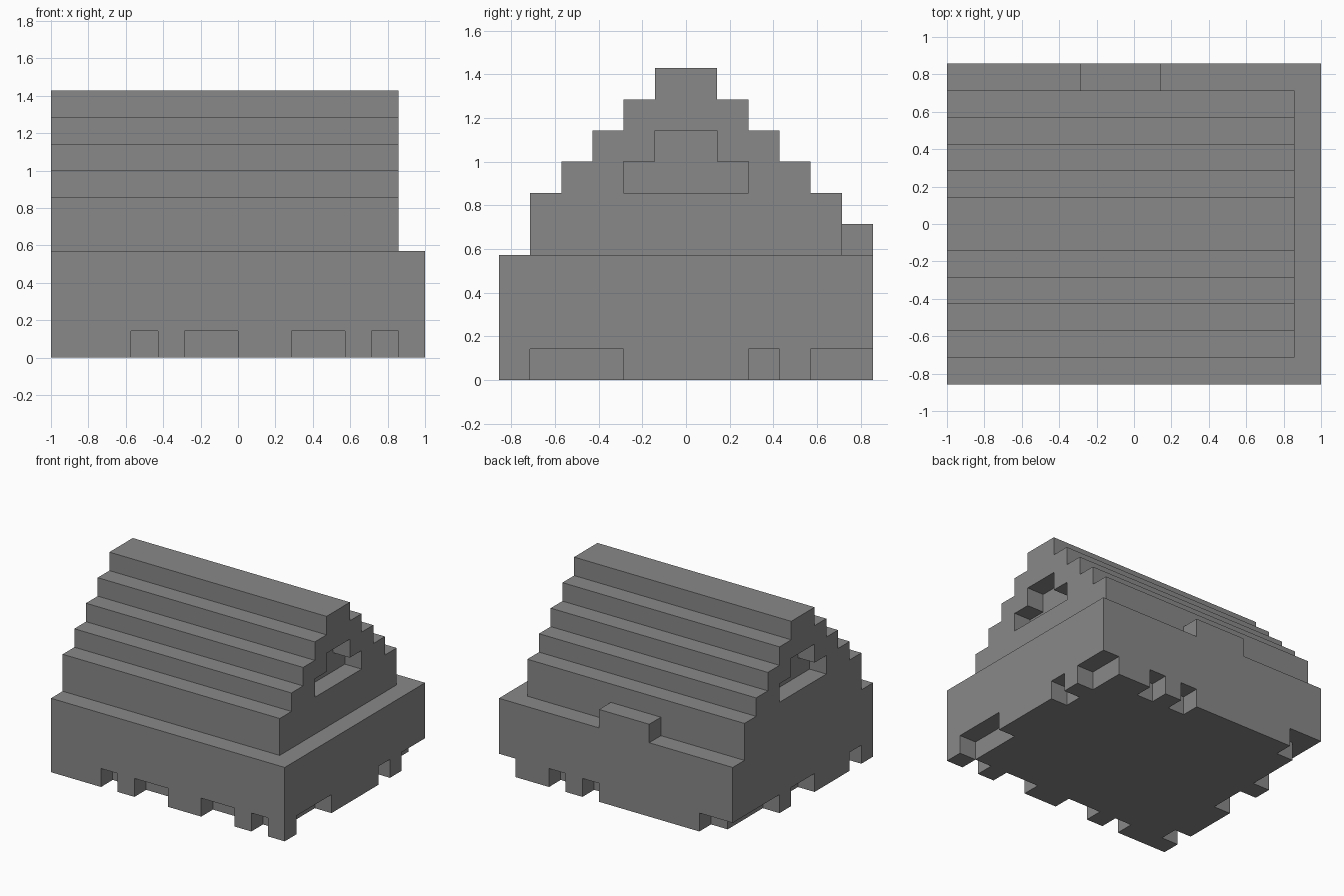
import bpy
import bmesh

U = 1 / 7  # one block

if "Cube" in bpy.data.objects:
    bpy.data.objects.remove(bpy.data.objects["Cube"], do_unlink=True)

grey = bpy.data.materials.new("stone_grey")
grey.use_nodes = True
colour = (0.25, 0.25, 0.25, 1)
grey.diffuse_color = colour
grey.node_tree.nodes["Principled BSDF"].inputs["Base Color"].default_value = colour


def prism(name, profile, x0, x1):
    """Extrude a (y, z) outline along x, all measured in blocks."""
    bm = bmesh.new()
    face = bm.faces.new([bm.verts.new((x0 * U, y * U, z * U)) for y, z in profile])
    moved = bmesh.ops.extrude_face_region(bm, geom=[face])["geom"]
    verts = [v for v in moved if isinstance(v, bmesh.types.BMVert)]
    bmesh.ops.translate(bm, verts=verts, vec=((x1 - x0) * U, 0, 0))
    bmesh.ops.recalc_face_normals(bm, faces=bm.faces)
    mesh = bpy.data.meshes.new(name)
    bm.to_mesh(mesh)
    bm.free()
    mesh.materials.append(grey)
    obj = bpy.data.objects.new(name, mesh)
    bpy.context.collection.objects.link(obj)
    return obj


def block(name, x0, x1, y0, y1, z0, z1):
    return prism(name, [(y0, z0), (y1, z0), (y1, z1), (y0, z1)], x0, x1)


def carve(target, cutters):
    """Subtract each cutter, bake the result and drop the cutters."""
    for cutter in cutters:
        mod = target.modifiers.new("carve", "BOOLEAN")
        mod.operation = "DIFFERENCE"
        mod.solver = "EXACT"
        mod.object = cutter
        cutter.hide_render = True
    bpy.context.view_layer.update()
    graph = bpy.context.evaluated_depsgraph_get()
    baked = bpy.data.meshes.new_from_object(target.evaluated_get(graph))
    target.modifiers.clear()
    target.data = baked
    for cutter in cutters:
        bpy.data.objects.remove(cutter, do_unlink=True)


# Base slab with a crumbled lower edge
base = block("base_walls", -7, 7, -6, 6, 0, 4)
front = [(-4, -3), (-2, 0), (2, 4), (5, 6)]
back = [(-8, -5), (1, 2), (3, 4)]
right = [(-5, -2), (2, 3), (4, 7)]
left = [(-5, -4), (-1, 1), (2, 7)]
notches = [block("notch", a, b, -7, -5, -1, 1) for a, b in front]
notches += [block("notch", a, b, 5, 7, -1, 1) for a, b in back]
notches += [block("notch", 6, 8, a, b, -1, 1) for a, b in right]
notches += [block("notch", -8, -6, a, b, -1, 1) for a, b in left]
carve(base, notches)

# Stepped gable roof
half = [(5, 4), (5, 6)]
for step in range(4, 0, -1):
    half += [(step, 10 - step), (step, 11 - step)]
roof = prism("stepped_roof", half + [(-y, z) for y, z in reversed(half)], -7, 6)

# Recessed attic niches in both gables
niche = [(2, 6), (2, 7), (1, 7), (1, 8)]
niche += [(-y, z) for y, z in reversed(niche)]
carve(roof, [prism("niche", niche, 5, 7), prism("niche", niche, -8, -6)])

# Raised block on the back ledge
block("back_ledge_block", -2, 1, 5, 6, 4, 5)
